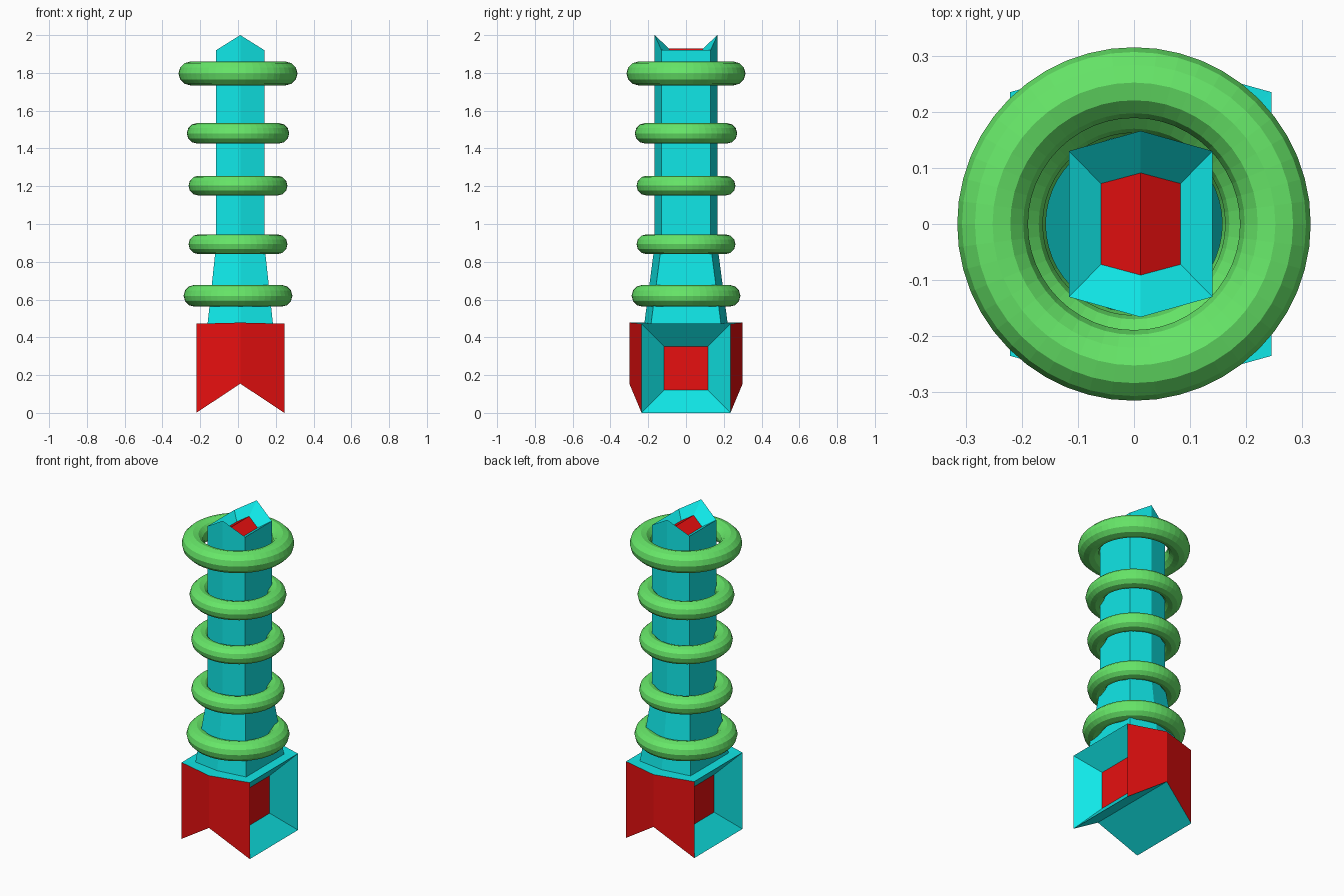
import bpy, bmesh

if "Cube" in bpy.data.objects:
    bpy.data.objects.remove(bpy.data.objects["Cube"])


def material(name, rgb):
    m = bpy.data.materials.new(name)
    m.diffuse_color = (*rgb, 1)
    m.use_nodes = True
    m.node_tree.nodes["Principled BSDF"].inputs["Base Color"].default_value = m.diffuse_color
    return m


cyan = material("cyan", (0.005, 0.8, 0.8))
red = material("red", (0.8, 0.005, 0.005))
green = material("green", (0.135, 0.8, 0.14))
CX = 0.012  # the hexagonal parts sit slightly off the ring axis


def hexagon(bm, hx, hy, point, z, z_point):
    """Hexagon with its two points on +-y; points may have their own height."""
    pts = [(hx, -hy, z), (hx, hy, z), (0, point, z_point),
           (-hx, hy, z), (-hx, -hy, z), (0, -point, z_point)]
    return [bm.verts.new((x + CX, y, h)) for x, y, h in pts]


def bridge(bm, a, b, skip=()):
    n = len(a)
    return [bm.faces.new((a[i], a[(i + 1) % n], b[(i + 1) % n], b[i]))
            for i in range(n) if i not in skip]


def halves(bm, r):
    """Close a hexagon with two quads meeting on the point-to-point ridge."""
    return [bm.faces.new((r[5], r[0], r[1], r[2])),
            bm.faces.new((r[2], r[3], r[4], r[5]))]


def finish(bm, name):
    bmesh.ops.recalc_face_normals(bm, faces=bm.faces)
    me = bpy.data.meshes.new(name)
    bm.to_mesh(me)
    bm.free()
    me.materials.append(cyan)
    me.materials.append(red)
    ob = bpy.data.objects.new(name, me)
    bpy.context.collection.objects.link(ob)


# Base: notched hexagonal block, red front and back, recessed side panels
bm = bmesh.new()
low = hexagon(bm, 0.233, 0.235, 0.30, 0.0, 0.155)
top = hexagon(bm, 0.233, 0.235, 0.30, 0.472, 0.478)
inner = hexagon(bm, 0.173, 0.185, 0.22, 0.472, 0.478)
for f in bridge(bm, low, top, skip=(0, 3)):
    f.material_index = 1
halves(bm, low)
bridge(bm, top, inner)
for i, s in ((0, 1), (3, -1)):
    rim = [low[i], low[i + 1], top[i + 1], top[i]]
    panel = [bm.verts.new((CX + s * 0.123, s * y, z)) for y, z in
             ((-0.116, 0.12), (0.116, 0.12), (0.116, 0.352), (-0.116, 0.352))]
    bridge(bm, rim, panel)
    bm.faces.new(panel).material_index = 1

# Column: flared foot, straight shaft, dished top with red floor
rings = [inner] + [hexagon(bm, *r) for r in (
    (0.128, 0.13, 0.166, 0.89, 0.89),
    (0.128, 0.13, 0.166, 1.92, 2.0),
    (0.071, 0.072, 0.091, 1.885, 1.93))]
for a, b in zip(rings, rings[1:]):
    bridge(bm, a, b)
for f in halves(bm, rings[-1]):
    f.material_index = 1
finish(bm, "column_and_base")

# Rings around the column: height and outer radius
for i, (z, outer) in enumerate(((0.62, 0.288), (0.893, 0.262), (1.203, 0.262),
                                (1.48, 0.271), (1.797, 0.315))):
    bpy.ops.mesh.primitive_torus_add(
        major_segments=48, minor_segments=12, location=(0, 0, z),
        major_radius=outer * 0.8, minor_radius=outer * 0.2)
    ob = bpy.context.object
    ob.name = f"ring_{i + 1}"
    ob.data.materials.append(green)
